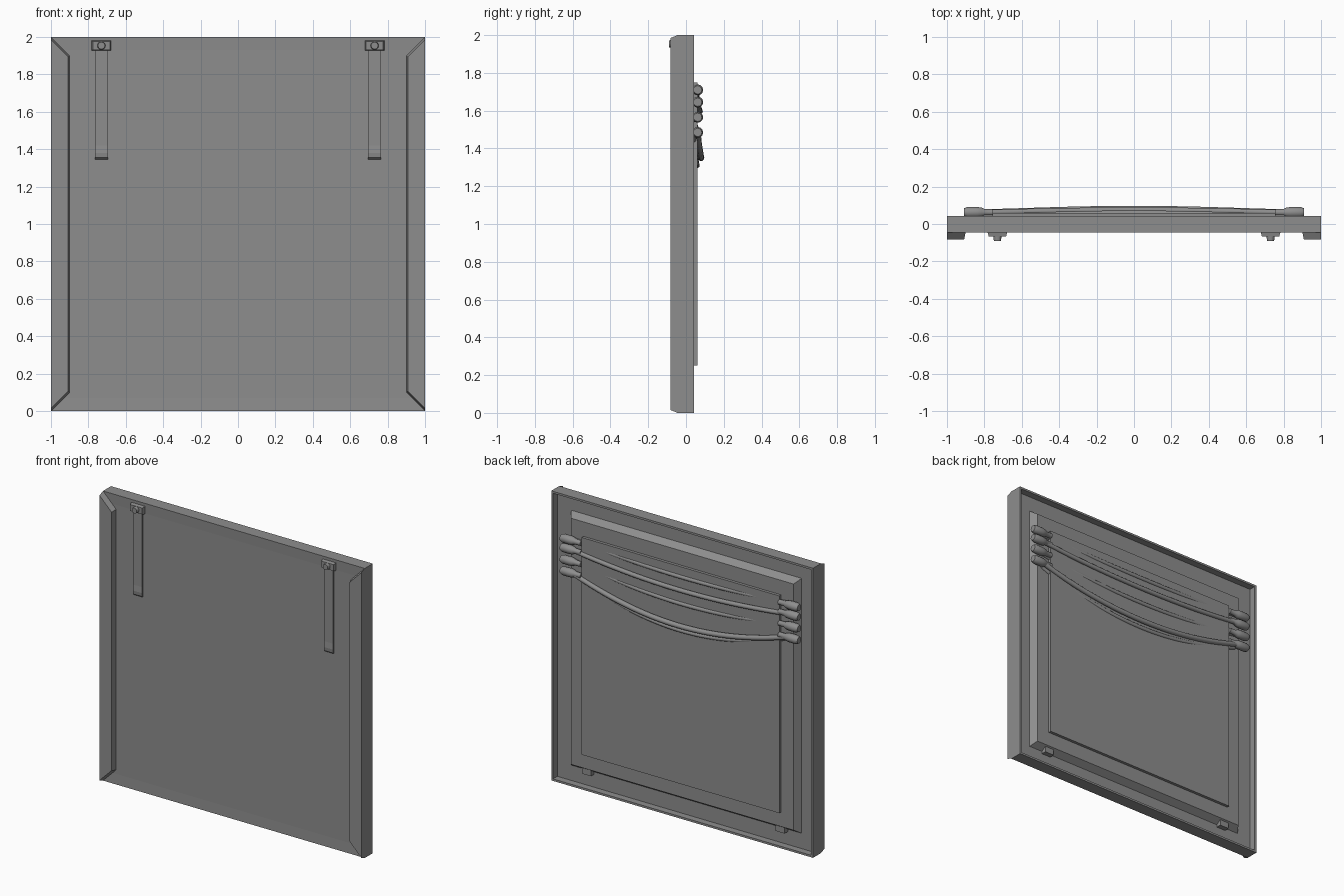
import bpy, bmesh, math
from mathutils import Vector

cube = bpy.data.objects.get("Cube")
if cube:
    bpy.data.objects.remove(cube)

grey = bpy.data.materials.new("mid_grey")
grey.use_nodes = True
grey.diffuse_color = (0.27, 0.27, 0.27, 1)
grey.node_tree.nodes["Principled BSDF"].inputs["Base Color"].default_value = grey.diffuse_color


def finish(name, bm, smooth=False):
    bmesh.ops.recalc_face_normals(bm, faces=bm.faces)
    for f in bm.faces:
        f.smooth = smooth
    mesh = bpy.data.meshes.new(name)
    bm.to_mesh(mesh)
    bm.free()
    mesh.materials.append(grey)
    obj = bpy.data.objects.new(name, mesh)
    bpy.context.collection.objects.link(obj)
    if smooth:
        bpy.ops.object.select_all(action='DESELECT')
        obj.select_set(True)
        bpy.context.view_layer.objects.active = obj
        bpy.ops.object.shade_smooth_by_angle(angle=math.radians(45))
    return obj


def loft(name, outline_a, ya, outline_b, yb):
    """Solid between two (x, z) outlines at two depths."""
    bm = bmesh.new()
    a = [bm.verts.new((x, ya, z)) for x, z in outline_a]
    b = [bm.verts.new((x, yb, z)) for x, z in outline_b]
    bm.faces.new(a)
    bm.faces.new(b)
    n = len(a)
    for i in range(n):
        j = (i + 1) % n
        bm.faces.new((a[i], a[j], b[j], b[i]))
    return finish(name, bm)


def rect(cx, cz, hx, hz):
    return [(cx - hx, cz - hz), (cx + hx, cz - hz), (cx + hx, cz + hz), (cx - hx, cz + hz)]


def box(name, cx, cz, hx, hz, y0, y1):
    return loft(name, rect(cx, cz, hx, hz), y0, rect(cx, cz, hx, hz), y1)


def tube(name, points, radii, sides=12):
    """Round tube running along x through the given points."""
    bm = bmesh.new()
    rings = []
    for p, r in zip(points, radii):
        rings.append([bm.verts.new(p + Vector((0, r * math.cos(t), r * math.sin(t))))
                      for t in (math.tau * k / sides for k in range(sides))])
    for a, b in zip(rings, rings[1:]):
        for k in range(sides):
            m = (k + 1) % sides
            bm.faces.new((a[k], a[m], b[m], b[k]))
    bm.faces.new(rings[0])
    bm.faces.new(rings[-1])
    return finish(name, bm, True)


# Main board with a very shallow inset front panel
bm = bmesh.new()
bmesh.ops.create_cube(bm, size=1)
for v in bm.verts:
    v.co = (v.co.x * 2, -0.025 + v.co.y * 0.04, 1 + v.co.z * 2)
bm.normal_update()
front = [f for f in bm.faces if f.normal.y < -0.9]
bmesh.ops.inset_region(bm, faces=front, thickness=0.1)
for v in front[0].verts:
    v.co.y += 0.003
finish("front_board", bm)

# Thin rim walls around the hollow back
for s, side in ((-1, "right"), (1, "left")):
    box(side + "_rim", s * 0.993, 1, 0.007, 1, -0.005, 0.042)
    box(("top" if s > 0 else "bottom") + "_rim", 0, 1 + s * 0.993, 0.986, 0.007, -0.005, 0.042)

    # Raised mitred stile on the front
    base = [(s, 0), (s, 2), (s * 0.9, 1.9), (s * 0.9, 0.1)]
    face = [(s, 0.016), (s, 1.984), (s * 0.908, 1.892), (s * 0.908, 0.108)]
    loft(side + "_stile", base, -0.045, face, -0.083)

    # Hanging strap, gently rounded at its lower end
    x = s * 0.73
    bm = bmesh.new()
    profile = [(-0.041, 1.95), (-0.053, 1.95), (-0.053, 1.42), (-0.056, 1.38), (-0.053, 1.355), (-0.041, 1.345)]
    ends = [[bm.verts.new((x + d, y, z)) for y, z in profile] for d in (-0.034, 0.034)]
    for e in ends:
        bm.faces.new(e)
    for i in range(len(profile)):
        j = (i + 1) % len(profile)
        bm.faces.new((ends[0][i], ends[0][j], ends[1][j], ends[1][i]))
    finish(side + "_strap", bm)

    # Clip and pin holding the strap
    loft(side + "_clip", rect(x, 1.953, 0.052, 0.027), -0.045, rect(x, 1.953, 0.046, 0.022), -0.068)

    def circle(r):
        return [(x + r * math.cos(math.tau * k / 16), 1.953 + r * math.sin(math.tau * k / 16)) for k in range(16)]
    loft(side + "_pin", circle(0.022), -0.066, circle(0.019), -0.09)

    # Small tab at the foot of the back panel
    box(side + "_tab", s * 0.74, 0.125, 0.035, 0.022, -0.005, 0.03)

# Bevelled back panel with a raised plate
loft("back_panel", rect(0, 1, 0.88, 0.88), -0.005, rect(0, 1, 0.85, 0.85), 0.04)
box("back_plate", 0, 1, 0.755, 0.75, 0.039, 0.06)

# Sagging cords: end height, sag, depth at ends, extra depth at middle, radius
cords = [(1.71, 0.03, 0.040, 0.018, 0.014),
         (1.645, 0.05, 0.062, 0.012, 0.015),
         (1.565, 0.07, 0.040, 0.018, 0.014),
         (1.485, 0.135, 0.062, 0.018, 0.017),
         (1.47, 0.16, 0.038, 0.020, 0.014)]
steps = 32
for n, (z, sag, y, bulge, r) in enumerate(cords):
    pts = []
    for i in range(steps + 1):
        u = -1 + 2 * i / steps
        drop = 1 - u * u
        pts.append(Vector((0.82 * u, y + bulge * drop ** 1.5, z - sag * drop)))
    tube("cord_%d" % (n + 1), pts, [r] * len(pts))

# Swollen cord ends with a narrower neck
knob = [(0.755, 0.017), (0.80, 0.018), (0.815, 0.026), (0.84, 0.029), (0.89, 0.029), (0.908, 0.022)]
for n, z in enumerate((1.71, 1.645, 1.565, 1.485)):
    for s, side in ((-1, "right"), (1, "left")):
        tube("%s_cord_end_%d" % (side, n + 1),
             [Vector((s * x, 0.062, z)) for x, r in knob], [r for x, r in knob])
